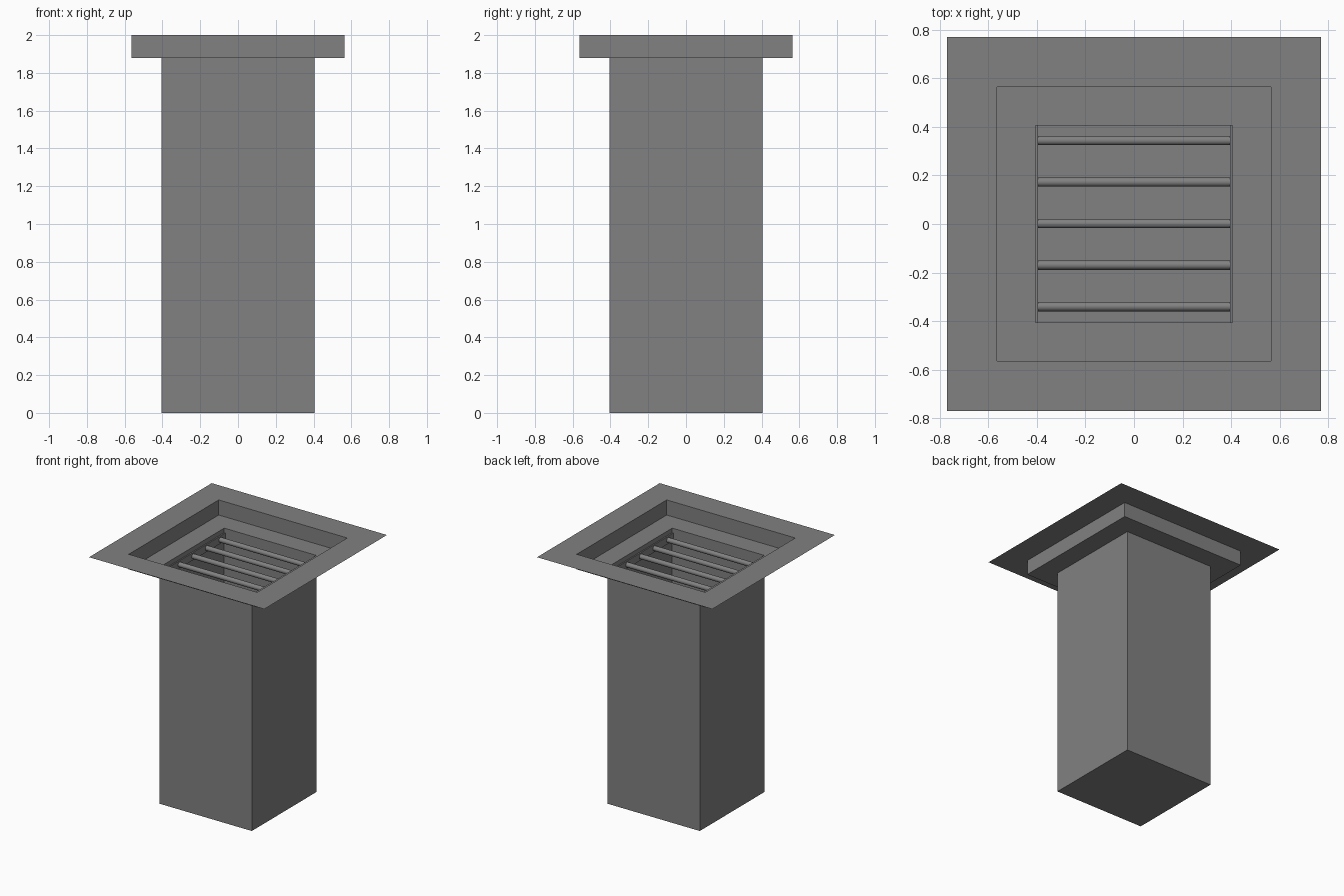
import bpy, bmesh
from math import pi
from mathutils import Matrix

if "Cube" in bpy.data.objects:
    bpy.data.objects.remove(bpy.data.objects["Cube"])

grey = bpy.data.materials.new("dark_grey")
grey.diffuse_color = (0.22, 0.22, 0.22, 1)
grey.use_nodes = True
grey.node_tree.nodes["Principled BSDF"].inputs["Base Color"].default_value = grey.diffuse_color


def link(name, bm):
    mesh = bpy.data.meshes.new(name)
    bm.to_mesh(mesh)
    bm.free()
    mesh.materials.append(grey)
    obj = bpy.data.objects.new(name, mesh)
    bpy.context.collection.objects.link(obj)
    return obj


# Sunken shell: flat rim, stepped recess, ledge, shaft and floor (half width, z)
profile = [(0.77, 2.0), (0.565, 2.0), (0.565, 1.88), (0.405, 1.88), (0.405, 0.0)]
bm = bmesh.new()
rings = [[bm.verts.new((sx * r, sy * r, z))
          for sx, sy in ((-1, -1), (1, -1), (1, 1), (-1, 1))] for r, z in profile]
for a, b in zip(rings, rings[1:]):
    for i in range(4):
        j = (i + 1) % 4
        bm.faces.new((a[i], a[j], b[j], b[i]))
bm.faces.new(rings[-1])
link("shaft_shell", bm)

# Grate rails against the shaft walls
GRATE_Z = 1.813
for side, x in (("left", -0.4), ("right", 0.4)):
    bm = bmesh.new()
    bmesh.ops.create_cube(bm, size=1)
    bmesh.ops.scale(bm, vec=(0.01, 0.81, 0.06), verts=bm.verts)
    link(f"grate_rail_{side}", bm).location = (x, 0, GRATE_Z)

# Evenly spaced round grate bars
for i in range(5):
    bm = bmesh.new()
    bmesh.ops.create_cone(bm, cap_ends=True, segments=16, radius1=0.0195, radius2=0.0195,
                          depth=0.79, matrix=Matrix.Rotation(pi / 2, 4, 'Y'))
    for f in bm.faces:
        f.smooth = len(f.verts) == 4
    link(f"grate_bar_{i + 1}", bm).location = (0, (i - 2) * 0.171 + 0.002, GRATE_Z)
